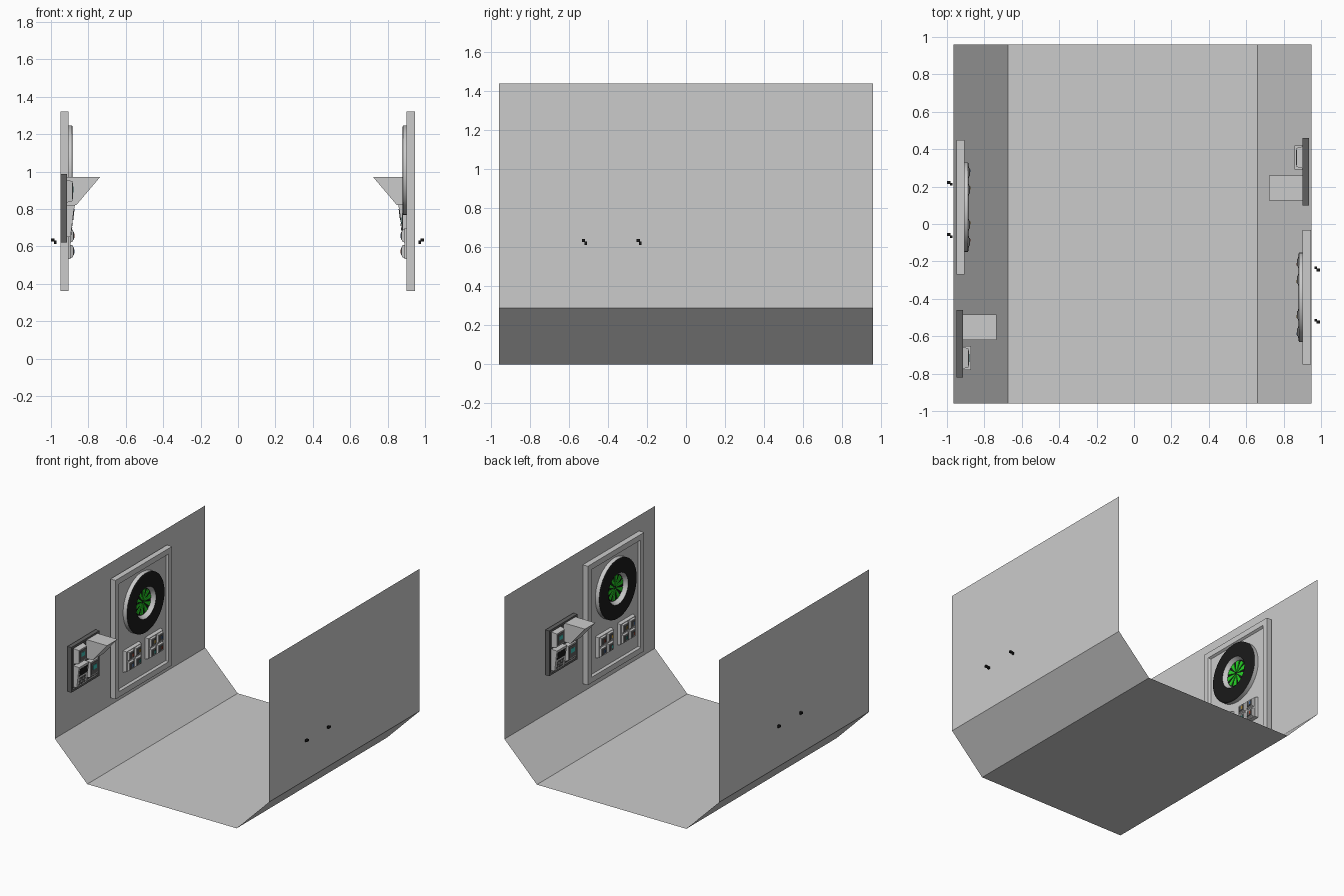
import bpy, bmesh
from math import pi, cos, sin

if "Cube" in bpy.data.objects:
    bpy.data.objects.remove(bpy.data.objects["Cube"])


def material(name, rgb):
    m = bpy.data.materials.new(name)
    m.diffuse_color = (*rgb, 1)
    m.use_nodes = True
    m.node_tree.nodes["Principled BSDF"].inputs["Base Color"].default_value = m.diffuse_color
    return m


BLACK = material("black", (0.01, 0.01, 0.01))
DARK = material("dark_grey", (0.12, 0.12, 0.12))
LIGHT = material("light_grey", (0.75, 0.75, 0.75))
GREEN = material("green", (0.02, 0.65, 0.02))
TEAL = material("teal", (0.05, 0.5, 0.45))
RED = material("red", (0.6, 0.1, 0.05))
BLUE = material("blue", (0.1, 0.25, 0.6))
AMBER = material("amber", (0.7, 0.4, 0.05))

# Placement of the panel being built: (x, y, z rotation). Local x points out of the wall.
place = (0, 0, 0)


def finish(name, verts, faces, mat=None, smooth=False, closed=True):
    mesh = bpy.data.meshes.new(name)
    mesh.from_pydata(verts, [], faces)
    if closed:
        bm = bmesh.new()
        bm.from_mesh(mesh)
        bmesh.ops.recalc_face_normals(bm, faces=bm.faces)
        bm.to_mesh(mesh)
        bm.free()
    for p in mesh.polygons:
        p.use_smooth = smooth
    if mat:
        mesh.materials.append(mat)
    ob = bpy.data.objects.new(name, mesh)
    ob.location = (place[0], place[1], 0)
    ob.rotation_euler.z = place[2]
    bpy.context.collection.objects.link(ob)
    return ob


def extrude(name, outline, mat=None):
    """Prism between two matching loops of points."""
    a, b = outline
    n = len(a)
    faces = [tuple(range(n)), tuple(range(2 * n - 1, n - 1, -1))]
    faces += [(i, (i + 1) % n, n + (i + 1) % n, n + i) for i in range(n)]
    return finish(name, a + b, faces, mat)


def block(name, d0, d1, u, z, w, h, mat=None, inset=0.0):
    """Box centred at u, z on the wall, with an optional tapered front."""
    def rect(d, k):
        return [(d, u + s * (w / 2 - k), z + t * (h / 2 - k))
                for s, t in ((-1, -1), (1, -1), (1, 1), (-1, 1))]
    return extrude(name, (rect(d0, 0), rect(d1, inset)), mat)


def side_prism(name, profile, u0, u1, mat=None):
    return extrude(name, ([(d, u0, z) for d, z in profile],
                          [(d, u1, z) for d, z in profile]), mat)


def frame(name, loops, z, mat=None):
    """Recessed panel: nested rectangles (depth, width, height) joined in order."""
    v, f = [], []
    for d, w, h in loops:
        v += [(d, s * w / 2, z + t * h / 2) for s, t in ((-1, -1), (1, -1), (1, 1), (-1, 1))]
    for k in range(len(loops) - 1):
        for i in range(4):
            j = (i + 1) % 4
            f.append((4 * k + i, 4 * k + j, 4 * k + 4 + j, 4 * k + 4 + i))
    f += [(3, 2, 1, 0), tuple(range(len(v) - 4, len(v)))]
    return finish(name, v, f, mat)


def lathe(name, profile, z, mat, smooth=True, n=40):
    """Turn (depth, radius) points about the dial axis."""
    v = [(d, r * cos(2 * pi * i / n), z + r * sin(2 * pi * i / n))
         for d, r in profile for i in range(n)]
    f = [(k * n + i, k * n + (i + 1) % n, (k + 1) * n + (i + 1) % n, (k + 1) * n + i)
         for k in range(len(profile) - 1) for i in range(n)]
    return finish(name, v, f, mat, smooth, closed=False)


def key(u, z, size, mat):
    """Raised button: light bezel, dark cap, coloured lamp."""
    block("key_bezel", 0.05, 0.068, u, z, size, size, LIGHT, 0.008)
    block("key_cap", 0.066, 0.073, u, z, size * 0.66, size * 0.66, DARK, 0.006)
    block("key_lamp", 0.072, 0.075, u + size * 0.12, z, size * 0.2, size * 0.3, mat)


def display(u, z, w, h, depth):
    """Framed square with a small teal screen."""
    block("display_bezel", 0.02, depth, u, z, w, h, LIGHT, 0.012)
    block("display_face", depth - 0.002, depth + 0.003, u, z, w - 0.045, h - 0.045, DARK)
    block("display_screen", depth + 0.002, depth + 0.005, u, z + 0.008, w * 0.35, h * 0.25, TEAL)


def dial_panel():
    frame("large_panel", [(0, 0.72, 0.96), (0.045, 0.72, 0.96), (0.045, 0.63, 0.87),
                          (0.028, 0.61, 0.85)], 0.84)
    zc = 1.007
    # Round dial
    lathe("dial_rim", [(0.028, 0.24), (0.062, 0.24)], zc, LIGHT)
    lathe("dial_ring", [(0.062, 0.24), (0.066, 0.23), (0.066, 0.125)], zc, BLACK, False)
    lathe("dial_inner_bezel", [(0.066, 0.125), (0.034, 0.105)], zc, LIGHT)
    lathe("dial_well", [(0.034, 0.105), (0.034, 0.001)], zc, BLACK, False)
    # Green radial blades
    for i in range(10):
        a = 2 * pi * i / 10 + 0.15
        pts = [(r * cos(a + s), zc + r * sin(a + s))
               for r, s in ((0.015, -0.2), (0.1, -0.19), (0.1, 0.19), (0.015, 0.2))]
        extrude("dial_blade", ([(0.034, u, z) for u, z in pts],
                               [(0.04, u, z) for u, z in pts]), GREEN)
    # Two button pads
    cols = (BLUE, TEAL, RED, AMBER)
    for n, u in enumerate((-0.14, 0.14)):
        block("button_pad", 0.026, 0.055, u, 0.615, 0.20, 0.175, None, 0.006)
        for i in range(4):
            key(u + (i % 2 - 0.5) * 0.092, 0.615 + (i // 2 - 0.5) * 0.084, 0.076,
                cols[(i + n) % 4])
    # Small fittings behind the wall
    for u in (-0.15, 0.13):
        block("rear_pin", -0.034, -0.02, u - 0.008, 0.622, 0.014, 0.018, BLACK)
        block("rear_cap", -0.05, -0.03, u + 0.003, 0.634, 0.016, 0.016, BLACK)


def dispenser_panel():
    frame("small_panel", [(0, 0.36, 0.365), (0.035, 0.36, 0.365), (0.035, 0.325, 0.33),
                          (0.024, 0.315, 0.32)], 0.803, DARK)
    # Hopper chute
    side_prism("hopper", [(0.022, 0.972), (0.214, 0.972), (0.085, 0.82), (0.022, 0.82)],
               0.02, 0.155, LIGHT)
    # Sloped keypad terminal
    side_prism("terminal", [(0.022, 0.82), (0.078, 0.82), (0.072, 0.79), (0.055, 0.65),
                            (0.022, 0.65)], -0.14, -0.012, LIGHT)

    def on_slope(name, z0, z1, u0, u1, mat):
        def d(z):
            return 0.055 + (z - 0.65) * 0.017 / 0.14
        side_prism(name, [(d(z0) - 0.004, z0), (d(z0) + 0.003, z0), (d(z1) + 0.003, z1),
                          (d(z1) - 0.004, z1)], u0, u1, mat)
    on_slope("terminal_screen", 0.74, 0.80, -0.125, -0.027, BLACK)
    for r in range(3):
        for c in range(3):
            u, z = -0.118 + c * 0.03, 0.662 + r * 0.023
            on_slope("terminal_key", z, z + 0.015, u, u + 0.021, DARK)
    display(-0.076, 0.895, 0.125, 0.13, 0.065)
    display(0.087, 0.728, 0.13, 0.14, 0.055)


# Corridor shell: thin walls, sloped skirts and floor
section = [(-0.965, 1.44), (-0.965, 0.29), (-0.675, 0), (0.66, 0), (0.95, 0.29), (0.95, 1.44)]
names = ["left_wall", "left_skirt", "floor", "right_skirt", "right_wall"]
for nm, (p, q) in zip(names, zip(section, section[1:])):
    finish(nm, [(p[0], -0.96, p[1]), (q[0], -0.96, q[1]), (q[0], 0.96, q[1]), (p[0], 0.96, p[1])],
           [(0, 1, 2, 3)], closed=False)

# Panels on both walls, turned to face each other
for place in ((-0.95, 0.09, 0), (0.945, -0.392, pi)):
    dial_panel()
for place in ((-0.95, -0.64, 0), (0.935, 0.28, pi)):
    dispenser_panel()
